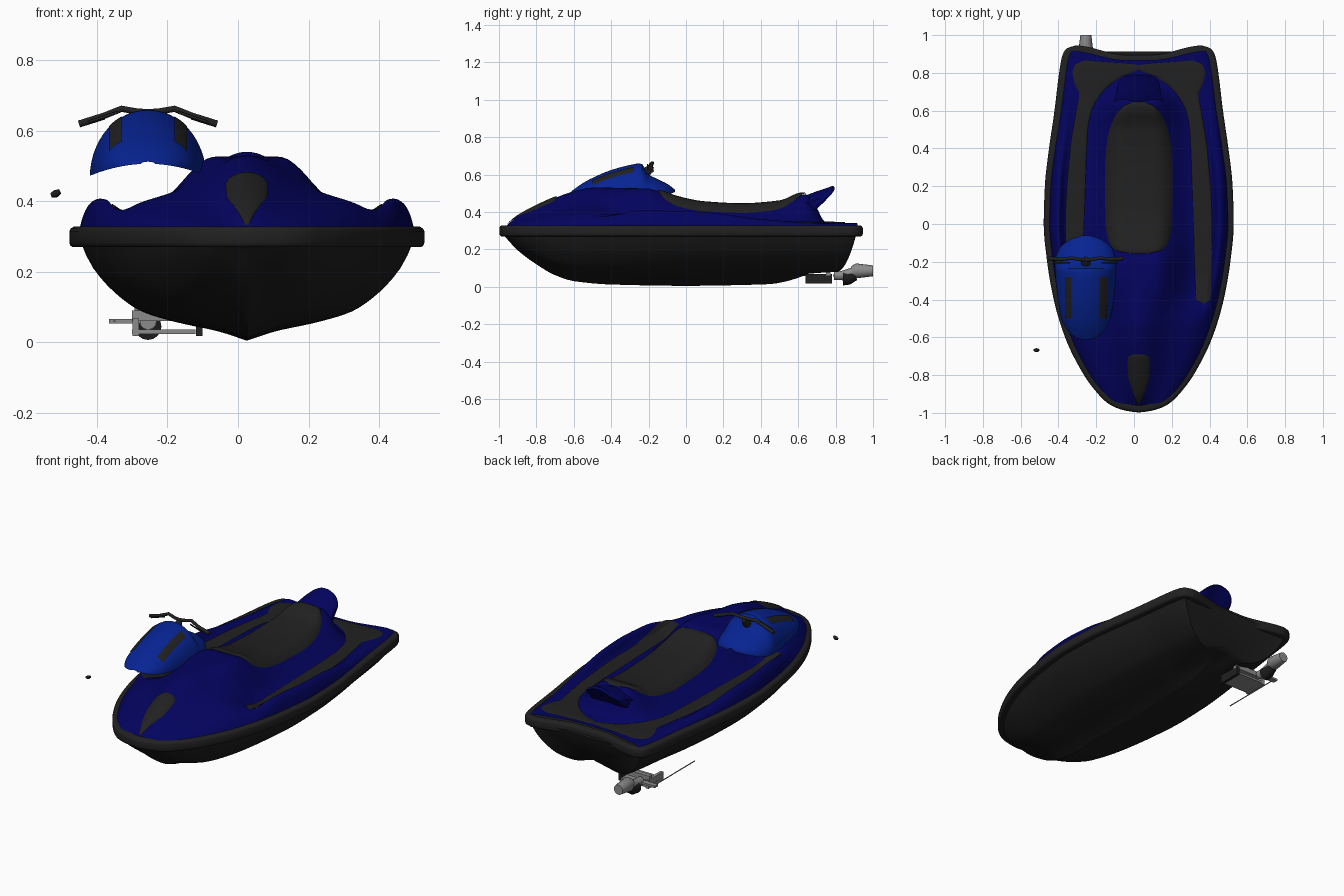
import bpy, bmesh, math
from mathutils import Vector

if "Cube" in bpy.data.objects:
    bpy.data.objects.remove(bpy.data.objects["Cube"], do_unlink=True)

CENTRE = 0.025     # centre line of the hull
OFFSET = -0.255    # centre line of the steering cowl and the pump
STERN = 0.895      # back edge on the centre line


def material(name, colour):
    mat = bpy.data.materials.new(name)
    mat.use_nodes = True
    mat.diffuse_color = (*colour, 1)
    mat.node_tree.nodes["Principled BSDF"].inputs["Base Color"].default_value = (*colour, 1)
    return mat


HULL = material("hull black", (0.012, 0.012, 0.012))
TRIM = material("trim charcoal", (0.015, 0.015, 0.015))
NAVY = material("navy blue", (0.001, 0.001, 0.115))
BLUE = material("bright blue", (0.002, 0.017, 0.29))
METAL = material("grey metal", (0.26, 0.26, 0.26))


def smooth(a, b, x):
    t = min(1, max(0, (x - a) / (b - a)))
    return t * t * (3 - 2 * t)


def spline(*points):
    """Smooth function through the points, without overshoot."""
    xs, ys = zip(*points)
    sec = [(ys[i + 1] - ys[i]) / (xs[i + 1] - xs[i]) for i in range(len(xs) - 1)]
    inner = [2 * a * b / (a + b) if a * b > 0 else 0 for a, b in zip(sec, sec[1:])]
    slope = [sec[0]] + inner + [sec[-1]]

    def value(x):
        x = min(xs[-1], max(xs[0], x))
        i = max(k for k in range(len(sec)) if xs[k] <= x)
        h = xs[i + 1] - xs[i]
        t = (x - xs[i]) / h
        s = t * t * (3 - 2 * t)
        return (ys[i] * (1 - s) + ys[i + 1] * s + h * t * (1 - t) * (slope[i] * (1 - t) - slope[i + 1] * t))
    return value


def finish(name, bm, mat, angle=40):
    mesh = bpy.data.meshes.new(name)
    bm.to_mesh(mesh)
    bm.free()
    mesh.materials.append(mat)
    obj = bpy.data.objects.new(name, mesh)
    bpy.context.collection.objects.link(obj)
    bpy.ops.object.select_all(action="DESELECT")
    obj.select_set(True)
    bpy.context.view_layer.objects.active = obj
    bpy.ops.object.shade_smooth_by_angle(angle=math.radians(angle))


def loft(name, rows, mat, ring=False, loop=False, caps="", sheet=False, angle=40):
    """Skin rows of points; ring closes each row, loop joins last row to first."""
    bm = bmesh.new()
    grid = [[bm.verts.new(p) for p in row] for row in rows]
    n, m = len(grid), len(grid[0])
    for i in range(n if loop else n - 1):
        for j in range(m if ring else m - 1):
            a, b = grid[i], grid[(i + 1) % n]
            k = (j + 1) % m
            bm.faces.new((a[j], a[k], b[k], b[j]))
    for row in ([grid[0]] if "a" in caps else []) + ([grid[-1]] if "b" in caps else []):
        hub = bm.verts.new(sum((v.co for v in row), Vector()) / m)
        for j in range(m):
            bm.faces.new((row[j], row[(j + 1) % m], hub))
    bmesh.ops.remove_doubles(bm, verts=bm.verts, dist=0.0003)
    bmesh.ops.recalc_face_normals(bm, faces=bm.faces)
    bm.normal_update()
    if sheet and sum(f.normal.z * f.calc_area() for f in bm.faces) < 0:
        bmesh.ops.reverse_faces(bm, faces=bm.faces)
    finish(name, bm, mat, angle)


def steps(a, b, n):
    """Values from a to b, closer together near both ends."""
    return [a + (b - a) * (1 - math.cos(math.pi * i / n)) / 2 for i in range(n + 1)]


# Plan shape and height curves along the length
width = spline((-.998, 0), (-.992, .05), (-.977, .11), (-.948, .165), (-.9, .215), (-.8, .29),
               (-.6, .39), (-.4, .45), (-.2, .485), (0, .503), (.2, .497), (.4, .475),
               (.6, .445), (.8, .415), (.85, .402), (.88, .38), (STERN, .335))
keel = spline((-.97, .27), (-.9, .195), (-.8, .12), (-.7, .062), (-.6, .03), (-.4, .012),
              (0, .005), (.4, .012), (.6, .024), (.88, .03))
crest = spline((-.97, .318), (-.94, .345), (-.9, .376), (-.8, .43), (-.7, .475), (-.6, .51), (-.5, .53),
               (-.2, .525), (-.15, .51), (-.05, .47), (.1, .44), (.3, .43), (.5, .445),
               (.6, .485), (.64, .495), (.7, .42), (.74, .35), (.9, .335))
gunwale = spline((-.5, .4), (-.2, .415), (.1, .405), (.4, .365), (.7, .34))
well_in = spline((-.42, .34), (-.4, .305), (0, .29), (.3, .28), (.5, .27), (.6, .25),
                 (.7, .19), (.78, .09), (.82, 0), (.84, 0), (.865, .27))
well_out = spline((-.42, .35), (-.4, .38), (0, .388), (.4, .362), (.6, .33), (.69, .315),
                  (.73, .335), (.8, .35), (.84, .34), (.865, .29))
section = spline((0, 0), (.17, .09), (.42, .18), (.62, .28), (.76, .43), (.93, .74), (1, 1))


def stern(y, u):
    """Backward shift that makes the back edge concave."""
    return .05 * smooth(.2, 1, abs(u)) * smooth(.5, .89, y)


def deck_width(y):
    return max(.004, width(y) - .028)


def deck_height(d, y):
    """Height of the deck at distance d from the centre line."""
    d, w = abs(d), deck_width(y)
    q, top, floor = min(1, d / w), crest(y), .34
    shoulder = (top - .322) * .44
    bow = (.322 + shoulder * (1 - q ** 6)
           + (top - .322 - shoulder) * math.exp(-(d / (.37 * w)) ** 2) * (1 - q ** 6))
    body = max(.03, well_in(y) if y > -.35 else .29)
    mid = floor + max(0, top - floor) * (1 - smooth(.3 * body, 1.05 * body, d))
    mid += (gunwale(y) - floor) * smooth(.82, .9, q)
    mid = .315 + (mid - .315) * (1 - q ** 26)
    f = smooth(-.52, -.25, y)
    return bow * (1 - f) + mid * f


def patch(name, ys, inner, outer, lift, sides, mat):
    """Panel lying on the deck between two edge curves."""
    for label, side in sides:
        rows = []
        for y in ys:
            row = []
            along = 1 - abs(2 * (y - ys[0]) / (ys[-1] - ys[0]) - 1) ** 20
            for j in range(21):
                t = (1 - math.cos(math.pi * j / 20)) / 2
                d = side * (inner(y) * (1 - t) + outer(y) * t)
                row.append((CENTRE + d, y, deck_height(d, y) + .003 + lift * along * (1 - (2 * t - 1) ** 8)))
            rows.append(row)
        loft(label + name, rows, mat, sheet=True)


# Hull with a pump tunnel at the back and a raked transom
rows = []
for y in steps(-.972, .865, 60):
    row, k = [], keel(y)
    for j in range(49):
        u = j / 24 - 1
        d = u * max(.003, width(y) - .028)
        zf = section(abs(u))
        z = k + (.295 - k) * zf + .07 * smooth(.45, .85, y) * math.exp(-(d / .09) ** 2)
        row.append((CENTRE + d, y + stern(y, u) - .07 * (1 - zf) * smooth(.55, .86, y), z))
    rows.append(row)
loft("hull", rows, HULL, ring=True, caps="b")

# Bumper rail swept round the plan outline
side = [(width(y), y + stern(y, 1)) for y in steps(-.998, STERN, 70)]
back = [(width(STERN) * u, STERN + stern(STERN, u)) for u in (1 - i / 14 for i in range(1, 28))]
outline = side + back + [(-x, y) for x, y in reversed(side[1:])]
rows = []
for i, (x, y) in enumerate(outline):
    (x0, y0), (x1, y1) = outline[i - 1], outline[(i + 1) % len(outline)]
    n = Vector((y1 - y0, x0 - x1)).normalized()
    rows.append([(CENTRE + x - o * n.x, y - o * n.y, z) for o, z in
                 ((0, .282), (0, .315), (.004, .323), (.013, .328), (.036, .328), (.036, .27), (.01, .27), (.003, .274))])
loft("bumper_rail", rows, TRIM, ring=True, loop=True, angle=50)

# Deck with body hump, footwells and gunwales
rows = []
for y in steps(-.971, .868, 100):
    us = [math.sin(math.pi / 2 * (j / 36 - 1)) for j in range(73)]
    rows.append([(CENTRE + u * deck_width(y), y + stern(y, u), deck_height(u * deck_width(y), y)) for u in us])
loft("deck", rows, NAVY, sheet=True, angle=60)

# Footwell mats, seat and bow panel
BOTH = (("left_", 1), ("right_", -1))
patch("footwell_mat", steps(-.42, .865, 80), well_in, well_out, .005, BOTH, TRIM)
seat = spline((-.155, .05), (-.14, .12), (-.1, .155), (0, .175), (.15, .178), (.3, .178),
              (.45, .165), (.55, .135), (.62, .085), (.645, .03))
patch("seat", steps(-.155, .645, 50), lambda y: -seat(y), seat, .014, (("", 1),), TRIM)
vent = spline((-.955, .006), (-.88, .035), (-.8, .057), (-.72, .06), (-.7, .05), (-.69, .03))
patch("bow_panel", steps(-.955, -.69, 24), lambda y: -vent(y), vent, .005, (("", 1),), TRIM)

# Tail fin behind the seat
fin = ((.52, .4), (.58, .435), (.64, .488), (.7, .511), (.75, .527), (.785, .54), (.795, .53),
       (.75, .475), (.71, .435), (.69, .395), (.7, .36), (.73, .335), (.52, .335))
rows = []
for i in range(25):
    u = i / 12 - 1
    rows.append([(CENTRE + u * (.14 - .03 * smooth(.58, .8, y)), y - .05 * u ** 4 * smooth(.6, .8, y),
                  .335 + (z - .335) * (1 - .3 * u * u)) for y, z in fin])
loft("tail_fin", rows, NAVY, ring=True, caps="ab", angle=50)

# Steering cowl
cowl_width = spline((-.612, .02), (-.6, .06), (-.56, .1), (-.5, .13), (-.4, .148), (-.3, .16),
                    (-.2, .165), (-.13, .14), (-.08, .08), (-.06, .02))
cowl_top = spline((-.612, .512), (-.55, .555), (-.5, .582), (-.4, .624), (-.3, .651), (-.25, .659),
                  (-.225, .652), (-.213, .61), (-.15, .575), (-.1, .55), (-.06, .52))


def cowl(y, a, grow=0):
    w = cowl_width(y)
    base = .506 - .034 * (w / .165) ** 2
    w += grow
    return (OFFSET + w * math.cos(a), y, base + (cowl_top(y) + grow - base) * math.sin(a))


loft("steering_cowl", [[cowl(y, math.pi * j / 32) for j in range(33)] for y in steps(-.612, -.06, 50)],
     BLUE, sheet=True)
for label, s in BOTH:
    rows = []
    for y in steps(-.5, -.28, 16):
        offsets = [.075 + .036 * j / 8 for j in range(9)]
        rows.append([cowl(y, math.acos(s * d / (cowl_width(y) + .005)), .005) for d in offsets])
    loft(label + "cowl_vent", rows, TRIM, sheet=True)


# Bars, stem and pump parts
def tube(name, points, radius, mat):
    points = [Vector(p) for p in points]
    rows = []
    for i, p in enumerate(points):
        t = (points[min(i + 1, len(points) - 1)] - points[max(i - 1, 0)]).normalized()
        q = t.to_track_quat("Z", "Y")
        r = radius[i] if isinstance(radius, tuple) else radius
        rows.append([p + q @ Vector((r * math.cos(a), r * math.sin(a), 0))
                     for a in (math.tau * k / 16 for k in range(16))])
    loft(name, rows, mat, ring=True, caps="ab")


def box(name, centre, size, mat):
    bm = bmesh.new()
    bmesh.ops.create_cube(bm, size=1)
    for v in bm.verts:
        v.co = Vector(centre) + Vector(a * b for a, b in zip(v.co, size))
    finish(name, bm, mat, 30)


half = ((0, -.19, .652), (.03, -.188, .654), (.075, -.18, .662), (.13, -.188, .64))
bar = [(OFFSET - x, y, z) for x, y, z in reversed(half)] + [(OFFSET + x, y, z) for x, y, z in half[1:]]
tube("handlebar", bar, .009, TRIM)
for label, s in BOTH:
    tube(label + "grip", [(OFFSET + s * .125, -.188, .641), (OFFSET + s * .195, -.182, .619)], .01, TRIM)
    tube(label + "lever", [(OFFSET + s * .085, -.205, .652), (OFFSET + s * .17, -.205, .624)], .004, TRIM)
tube("steering_stem", [(OFFSET, -.23, .59), (OFFSET, -.205, .62), (OFFSET, -.182, .646)],
     (.026, .024, .014), TRIM)

tube("jet_nozzle", [(OFFSET, .89, .08), (OFFSET, .91, .085), (OFFSET, 1, .085)], (.03, .04, .029), METAL)
tube("pump_body", [(OFFSET, .79, .06), (OFFSET, .84, .06), (OFFSET, .9, .08)], (.024, .026, .026), METAL)
tube("impeller_housing", [(OFFSET, .84, .045), (OFFSET, .87, .045), (OFFSET, .905, .06)],
     (.038, .034, .026), HULL)
tube("control_rod", [(-.35, .42, .06), (-.35, .78, .06)], .003, METAL)
box("rod_bracket", (-.32, .8, .06), (.09, .03, .012), METAL)
box("ride_plate", (-.21, .71, .03), (.18, .14, .012), METAL)
for label, x, mat in (("left_", -.11, TRIM), ("right_", -.29, METAL)):
    box(label + "plate_wall", (x, .71, .043), (.018, .14, .05), mat)
box("pump_mount", (-.2, .76, .075), (.2, .025, .03), METAL)

# Small loose cap beside the bow
tube("loose_cap", [(-.53, -.668, .417), (-.517, -.668, .421), (-.504, -.668, .428)], (.006, .011, .007), HULL)
